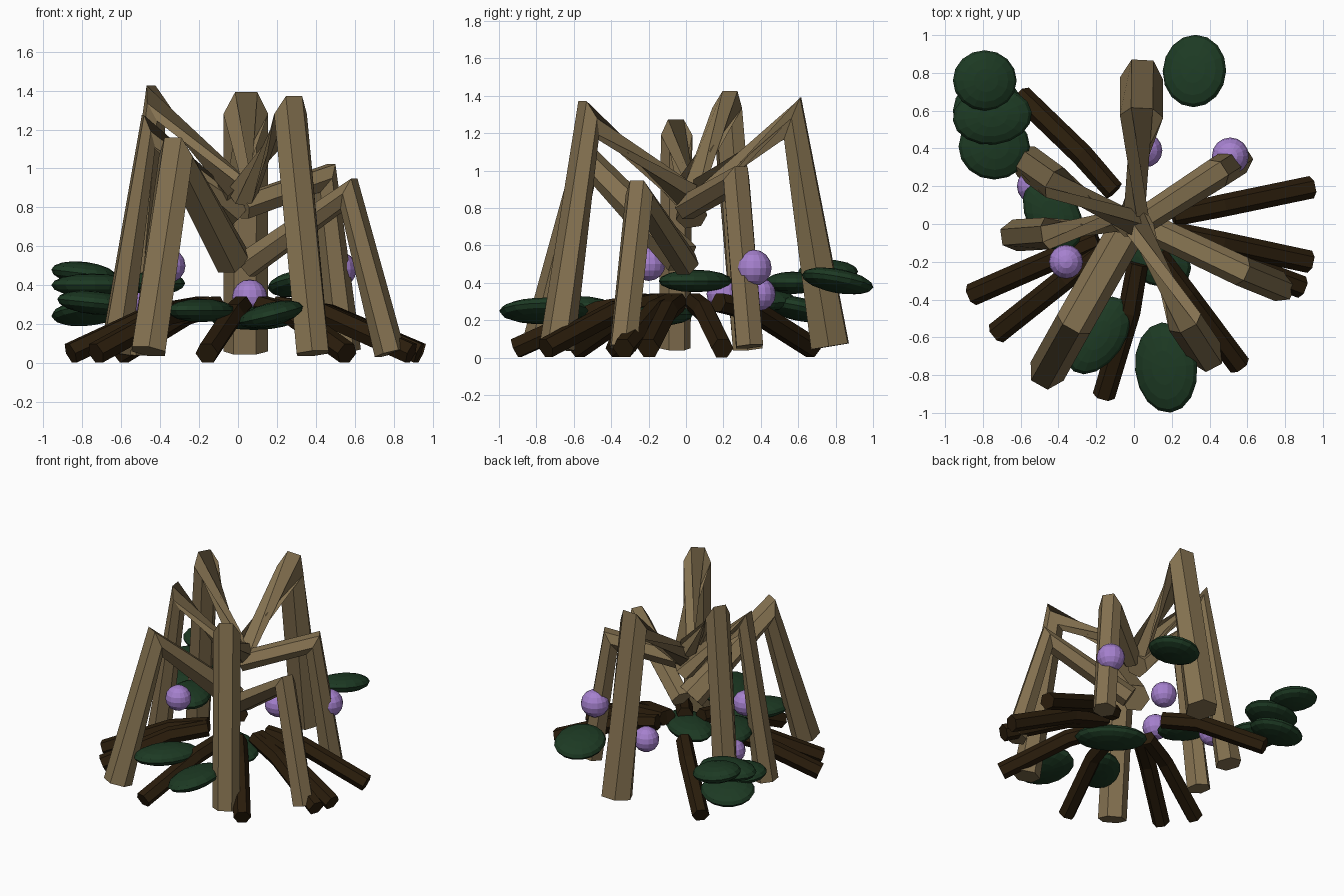
import bpy, bmesh, math
from mathutils import Vector

cube = bpy.data.objects.get("Cube")
if cube:
    bpy.data.objects.remove(cube)


def material(name, rgb):
    m = bpy.data.materials.new(name)
    m.use_nodes = True
    m.diffuse_color = (*rgb, 1)
    m.node_tree.nodes["Principled BSDF"].inputs["Base Color"].default_value = (*rgb, 1)
    return m


tan = material("tan bark", (0.23, 0.165, 0.08))
brown = material("dark root", (0.023, 0.012, 0.0035))
green = material("dark green", (0.012, 0.042, 0.017))
purple = material("purple", (0.38, 0.22, 0.62))


def finish(bm, name, mat):
    bmesh.ops.recalc_face_normals(bm, faces=bm.faces)
    mesh = bpy.data.meshes.new(name)
    bm.to_mesh(mesh)
    bm.free()
    mesh.materials.append(mat)
    ob = bpy.data.objects.new(name, mesh)
    bpy.context.collection.objects.link(ob)
    return ob


def tube(name, points, radii, mat, twist=0, knee_stretch=1.0):
    """Six-sided tube along points; the first ring can be turned by twist."""
    pts = [Vector(p) for p in points]
    dirs = [(b - a).normalized() for a, b in zip(pts, pts[1:])]
    out = pts[-1] - pts[0]
    side = Vector((-out.y, out.x, 0)).normalized()
    bm = bmesh.new()
    rings = []
    for i, (p, r) in enumerate(zip(pts, radii)):
        t = (dirs[max(i - 1, 0)] + dirs[min(i, len(dirs) - 1)]).normalized()
        v = t.cross(side).normalized()
        if 0 < i < len(pts) - 1:
            v *= knee_stretch
        start = math.radians(twist) if i == 0 else 0
        angles = [start + k * math.pi / 3 for k in range(6)]
        rings.append([bm.verts.new(p + r * (side * math.cos(a) + v * math.sin(a)))
                      for a in angles])
    for a, b in zip(rings, rings[1:]):
        for k in range(6):
            n = (k + 1) % 6
            bm.faces.new((a[k], a[n], b[n], b[k]))
    bm.faces.new(rings[0])
    bm.faces.new(rings[-1])
    return finish(bm, name, mat)


def ball(name, centre, size, mat, tilt=(0, 0, 0)):
    bm = bmesh.new()
    bmesh.ops.create_uvsphere(bm, u_segments=16, v_segments=8, radius=1)
    ob = finish(bm, name, mat)
    ob.location, ob.scale, ob.rotation_euler = centre, size, tilt
    return ob


# Bent legs: inner end, knee, foot, inner radius, radius, inner twist
legs = {
    "back_leg": ((0, 0.03, 0.85), (0.04, 0.57, 1.28), (0.04, 0.77, 0.06), 0.085, 0.115, 108),
    "back_right_leg": ((0, 0, 0.87), (-0.42, 0.22, 1.335), (-0.57, 0.33, 0.05), 0.085, 0.092, 108),
    "right_leg": ((0, 0.03, 0.75), (-0.46, -0.05, 1.19), (-0.63, -0.06, 0.05), 0.085, 0.085, 108),
    "front_right_leg": ((-0.03, -0.02, 0.53), (-0.32, -0.53, 1.06), (-0.46, -0.78, 0.06), 0.1, 0.1, 0),
    "front_left_leg": ((0.02, 0, 0.87), (0.27, -0.52, 1.28), (0.385, -0.69, 0.05), 0.085, 0.095, 108),
    "left_leg": ((0.04, 0, 0.5), (0.57, -0.25, 0.87), (0.78, -0.335, 0.05), 0.075, 0.08, 0),
    "back_left_leg": ((0.02, 0, 0.8), (0.44, 0.27, 0.95), (0.55, 0.34, 0.06), 0.07, 0.082, 0),
}
for name, (inner, knee, foot, r_in, r, twist) in legs.items():
    tube(name, (inner, knee, foot), (r_in, r, r), tan, twist, 1.2)

# Low roots spreading from a gap in the middle: end x, end y, sideways bow
roots = [(-0.86, -0.375, 0), (-0.73, -0.58, 0), (-0.16, -0.91, 0.06), (0.56, -0.75, 0),
         (0.89, -0.335, 0), (0.93, -0.2, 0), (0.94, 0.195, 0), (-0.6, 0.68, -0.04)]
for i, (x, y, bow) in enumerate(roots):
    def along(f, shift, z):
        return (x * f - y * shift, y * f + x * shift, z)
    path = [along(0.22, bow, 0.295), along(0.5, bow, 0.25), along(1, 0, 0.05)]
    tube(f"root_{i + 1}", path, (0.056, 0.06, 0.06), brown)

# Flattened leaf pads: centre, half width, half depth, tilt
leaves = [
    ((0.32, 0.81, 0.41), 0.17, 0.195, (-0.18, -0.15, 0)),
    ((-0.79, 0.76, 0.46), 0.17, 0.16, (0, 0.12, 0)),
    ((-0.75, 0.57, 0.4), 0.21, 0.15, (0, 0, 0.1)),
    ((-0.74, 0.41, 0.31), 0.19, 0.175, (0, 0.1, 0)),
    ((-0.77, 0.6, 0.26), 0.19, 0.18, (-0.2, -0.1, 0)),
    ((-0.43, 0.05, 0.41), 0.14, 0.21, (0, 0, 0.5)),
    ((-0.19, -0.59, 0.27), 0.14, 0.23, (0, 0, -0.6)),
    ((0.17, -0.76, 0.25), 0.17, 0.24, (0, -0.25, 0.1)),
    ((0.08, -0.15, 0.23), 0.25, 0.15, (0, 0, -0.6)),
]
for i, (centre, w, d, tilt) in enumerate(leaves):
    ball(f"leaf_{i + 1}", centre, (w, d, 0.06), green, tilt)

# Round berries
berries = [(0.51, 0.36, 0.48), (-0.36, -0.2, 0.5), (0.06, 0.39, 0.34), (-0.53, 0.2, 0.34)]
for i, centre in enumerate(berries):
    r = 0.098 if i == 0 else 0.09
    ball(f"berry_{i + 1}", centre, (r, r, r), purple)
